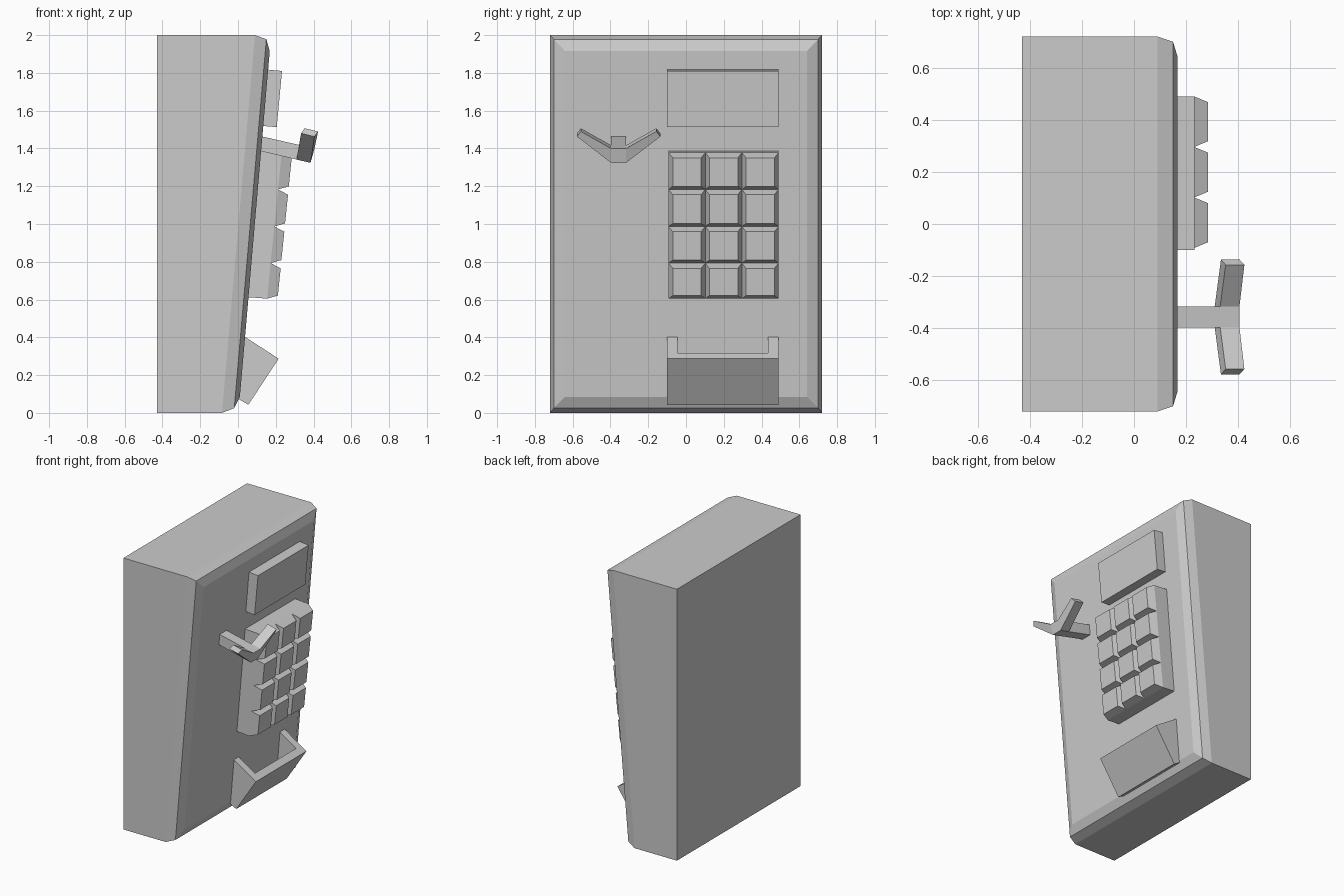
import bpy
import bmesh

cube = bpy.data.objects.get("Cube")
if cube:
    bpy.data.objects.remove(cube, do_unlink=True)

grey = bpy.data.materials.new("plain_grey")
grey.use_nodes = True
grey.diffuse_color = (0.6, 0.6, 0.6, 1)
grey.node_tree.nodes["Principled BSDF"].inputs["Base Color"].default_value = (0.6, 0.6, 0.6, 1)


def loft(bm, rings):
    """Skin a list of equal-length rings and cap both ends."""
    loops = [[bm.verts.new(p) for p in ring] for ring in rings]
    n = len(loops[0])
    for a, b in zip(loops, loops[1:]):
        for i in range(n):
            j = (i + 1) % n
            bm.faces.new((a[i], a[j], b[j], b[i]))
    bm.faces.new(loops[0][::-1])
    bm.faces.new(loops[-1])


def extrude(bm, profile, y0, y1):
    """Extrude an (x, z) profile along y."""
    loft(bm, [[(x, y, z) for x, z in profile] for y in (y0, y1)])


def finish(bm, name):
    bmesh.ops.recalc_face_normals(bm, faces=bm.faces)
    mesh = bpy.data.meshes.new(name)
    bm.to_mesh(mesh)
    bm.free()
    mesh.materials.append(grey)
    obj = bpy.data.objects.new(name, mesh)
    bpy.context.collection.objects.link(obj)
    return obj


def rect(y0, y1, z0, z1, x0, x1):
    """Rectangle in y and z whose x runs from x0 (bottom) to x1 (top)."""
    return [(x0, y0, z0), (x0, y1, z0), (x1, y1, z1), (x1, y0, z1)]


def panel_x(z):
    return 0.01 + (z - 0.085) * 0.0865


# Housing with sloping front and two-step bevelled rim
bm = bmesh.new()
loft(bm, [rect(-0.72, 0.72, 0, 2, -0.43, -0.43),
          rect(-0.72, 0.72, 0, 2, -0.085, 0.09),
          rect(-0.70, 0.70, 0.025, 1.978, -0.02, 0.15),
          rect(-0.64, 0.64, 0.085, 1.915, 0.01, 0.168)])
finish(bm, "housing")

# Display block
bm = bmesh.new()
extrude(bm, [(0.12, 1.52), (0.205, 1.513), (0.233, 1.81), (0.15, 1.818)], -0.10, 0.49)
finish(bm, "display")

# Keypad: each key is a block with a tapered cap
row_z = [0.605, 0.793, 0.987, 1.183, 1.378]
col_y = [-0.092, 0.102, 0.296, 0.49]
for r, (z0, z1) in enumerate(zip(row_z, row_z[1:])):
    for c, (y0, y1) in enumerate(zip(col_y, col_y[1:])):
        b0, b1 = (0.154 + (z - 0.605) * 0.1 for z in (z0, z1))
        bm = bmesh.new()
        loft(bm, [rect(y0, y1, z0 + 0.008, z1 + 0.008, panel_x(z0) - 0.01, panel_x(z1) - 0.01),
                  rect(y0, y1, z0, z1, b0, b1),
                  rect(y0 + 0.022, y1 - 0.022, z0 + 0.016, z1 - 0.028, b0 + 0.057, b1 + 0.053)])
        finish(bm, f"key_{r + 1}_{c + 1}")

# Tray: two cheeks and a slanted front wall
cheek = [(0.03, 0.407), (0.215, 0.287), (0.055, 0.043), (0.0, 0.075)]
wall = [(0.17, 0.317), (0.215, 0.287), (0.055, 0.043), (0.0, 0.075)]
for name, profile, y0, y1 in (("tray_right_cheek", cheek, -0.10, -0.045),
                              ("tray_front_wall", wall, -0.045, 0.435),
                              ("tray_left_cheek", cheek, 0.435, 0.49)):
    bm = bmesh.new()
    extrude(bm, profile, y0, y1)
    finish(bm, name)

# Cradle hook: sloping stem with two raised arms
mid = -0.357
bm = bmesh.new()
extrude(bm, [(0.12, 1.465), (0.405, 1.40), (0.384, 1.324), (0.112, 1.388)], mid - 0.04, mid + 0.04)
finish(bm, "hook_stem")
for name, s in (("hook_left_arm", 1), ("hook_right_arm", -1)):
    root, tip = mid + s * 0.04, mid + s * 0.221
    lip = mid + s * 0.2
    bm = bmesh.new()
    loft(bm, [[(0.331, root, 1.417), (0.405, root, 1.40), (0.384, root, 1.324), (0.31, root, 1.341)],
              [(0.352, lip, 1.507), (0.424, lip, 1.49), (0.405, tip, 1.463), (0.334, tip, 1.48)]])
    finish(bm, name)
